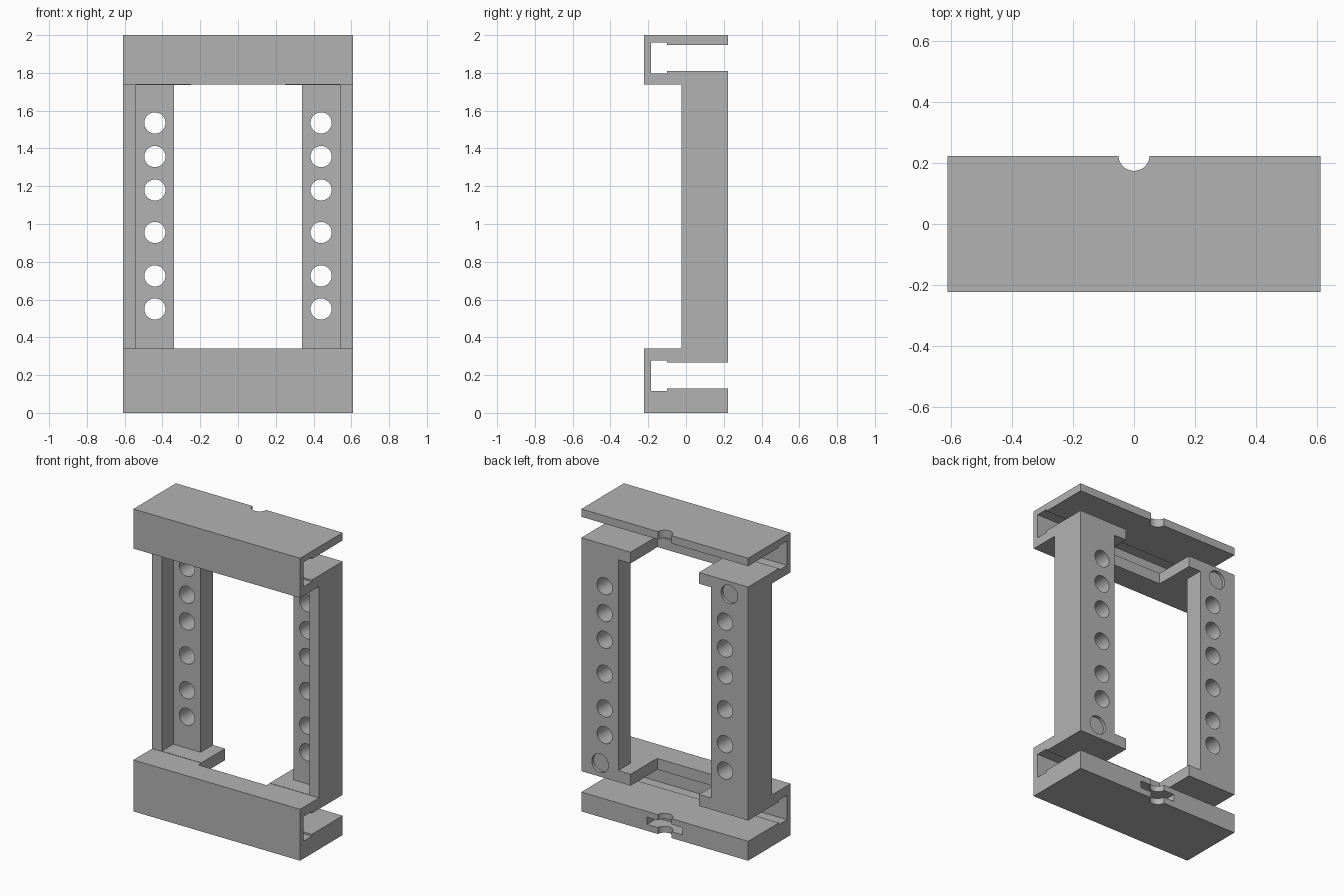
import bpy
import bmesh
from mathutils import Matrix, Vector

cube = bpy.data.objects.get("Cube")
if cube:
    bpy.data.objects.remove(cube, do_unlink=True)

grey = bpy.data.materials.new("plain_grey")
grey.use_nodes = True
tone = (0.45, 0.45, 0.45, 1)
grey.diffuse_color = tone
grey.node_tree.nodes["Principled BSDF"].inputs["Base Color"].default_value = tone

HALF_X, HALF_Y, TOP = 0.61, 0.222, 2.0
HOLE_X, PLATE_Y = 0.44, 0.095
SHELF_LOW, SHELF_HIGH = 0.34, 1.738


def to_object(name, bm):
    bmesh.ops.recalc_face_normals(bm, faces=bm.faces)
    mesh = bpy.data.meshes.new(name)
    bm.to_mesh(mesh)
    bm.free()
    mesh.materials.append(grey)
    obj = bpy.data.objects.new(name, mesh)
    bpy.context.collection.objects.link(obj)
    return obj


def box(name, low, high):
    low, high = Vector(low), Vector(high)
    bm = bmesh.new()
    bmesh.ops.create_cube(bm, size=1, matrix=Matrix.Translation((low + high) / 2)
                          @ Matrix.Diagonal((*(high - low), 1)))
    return to_object(name, bm)


def rod(name, centre, radius, depth, axis):
    bm = bmesh.new()
    turn = Matrix.Rotation(1.570796, 4, "X") if axis == "Y" else Matrix()
    bmesh.ops.create_cone(bm, cap_ends=True, segments=40, radius1=radius,
                          radius2=radius, depth=depth,
                          matrix=Matrix.Translation(centre) @ turn)
    return to_object(name, bm)


def cut(target, cutter):
    mod = target.modifiers.new("cut", "BOOLEAN")
    mod.operation, mod.solver, mod.object = "DIFFERENCE", "EXACT", cutter
    bpy.context.view_layer.objects.active = target
    bpy.ops.object.modifier_apply(modifier=mod.name)
    bpy.data.objects.remove(cutter, do_unlink=True)


# Side outline: two C-shaped channels joined by the uprights
def channel(low, high, lip):
    """Inner outline of a channel slot, from its lower to its upper lip."""
    back, step = -0.185, -0.10
    return [(HALF_Y, low), (step, low), (step, low - lip), (back, low - lip),
            (back, high + lip), (step, high + lip), (step, high), (HALF_Y, high)]


front = -HALF_Y
outline = [(front, 0), (HALF_Y, 0), *channel(0.128, 0.266, 0.012),
           *channel(1.81, 1.948, 0.012), (HALF_Y, TOP), (front, TOP),
           (front, SHELF_HIGH), (-0.025, SHELF_HIGH),
           (-0.025, SHELF_LOW), (front, SHELF_LOW)]
bm = bmesh.new()
face = bm.faces.new([bm.verts.new((-HALF_X, y, z)) for y, z in outline])
sweep = bmesh.ops.extrude_face_region(bm, geom=[face])
bmesh.ops.translate(bm, vec=(2 * HALF_X, 0, 0),
                    verts=[v for v in sweep["geom"] if isinstance(v, bmesh.types.BMVert)])
frame = to_object("mounting_frame", bm)

# Central opening, shelf notches and recess in front of the perforated strips
inset = 0.002
cut(frame, box("opening", (-0.34, -0.5, SHELF_LOW + inset), (0.34, 0.5, SHELF_HIGH - inset)))
cut(frame, box("shelf_notch", (-0.25, -0.057, 0.2), (0.25, 0.5, 1.88)))
cut(frame, box("recess", (-0.54, -0.1, SHELF_LOW + inset), (0.54, PLATE_Y, SHELF_HIGH - inset)))

# Rows of through holes, plus one shallow round pocket per upright
for side, pocket_z in ((1, 0.355), (-1, 1.725)):
    for z in (0.55, 0.725, 0.955, 1.18, 1.357, 1.535):
        cut(frame, rod("hole", (side * HOLE_X, 0.2, z), 0.056, 0.5, "Y"))
    cut(frame, rod("pocket", (side * 0.473, HALF_Y, pocket_z), 0.061, 0.04, "Y"))

# Half-round notches in the top and bottom plates, and the slot in the lower edge
cut(frame, rod("edge_notch", (0, HALF_Y + 0.003, 1), 0.051, 3, "Z"))
cut(frame, box("edge_slot", (-0.13, HALF_Y - 0.11, 0.042), (0.13, 0.5, 0.09)))

# Smooth round walls, crisp edges
bpy.ops.object.select_all(action="DESELECT")
frame.select_set(True)
bpy.context.view_layer.objects.active = frame
bpy.ops.object.shade_smooth_by_angle(angle=0.5)
